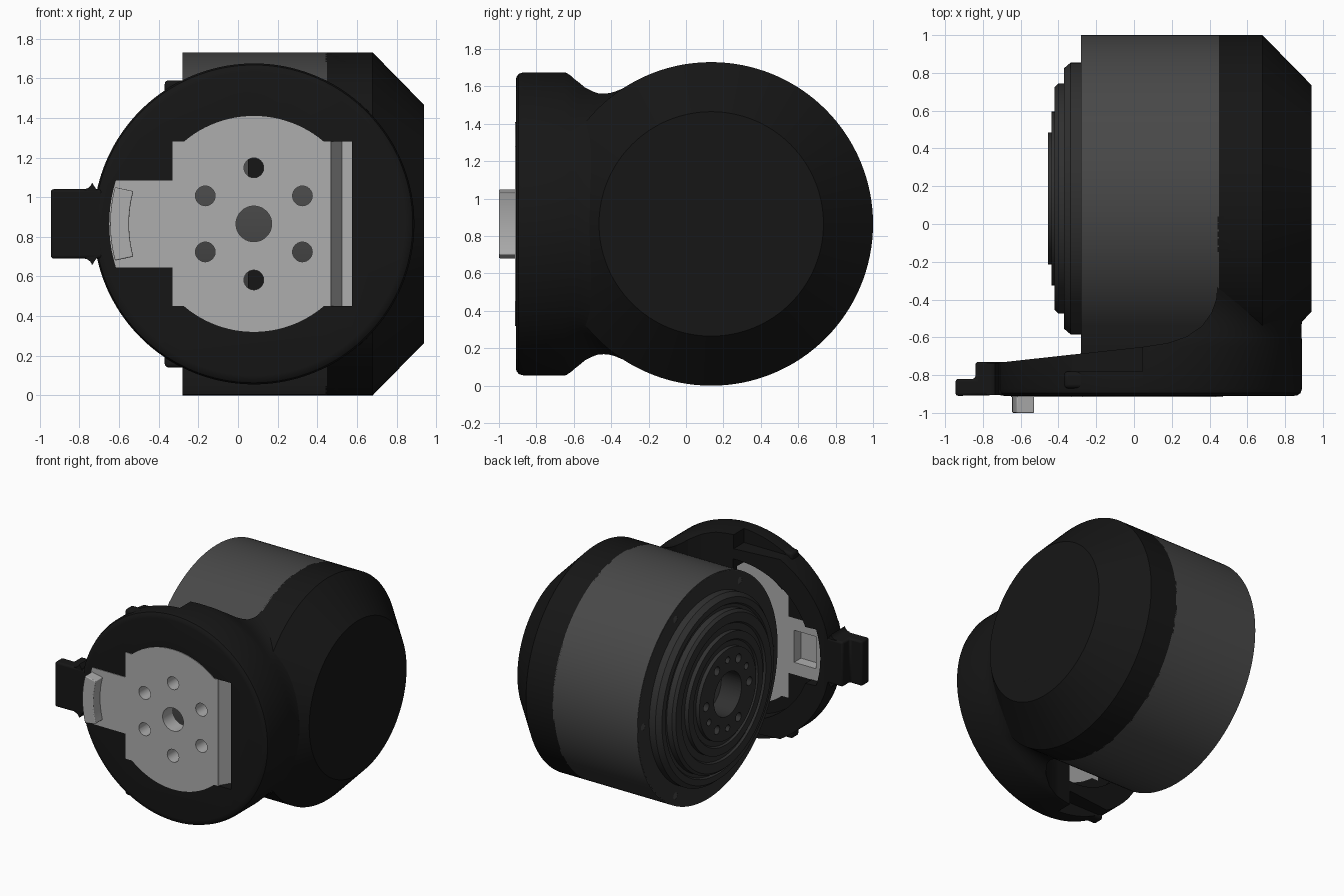
import bpy, bmesh
from math import sin, cos, pi, radians, sqrt

if "Cube" in bpy.data.objects:
    bpy.data.objects.remove(bpy.data.objects["Cube"])

CX, CZ = 0.08, 0.865      # centre of the round flange (axis y)
MY, MR = 0.135, 0.865     # centre and radius of the motor (axis x)


def mat(name, v):
    m = bpy.data.materials.new(name)
    m.diffuse_color = (v, v, v, 1)
    m.use_nodes = True
    m.node_tree.nodes["Principled BSDF"].inputs["Base Color"].default_value = m.diffuse_color
    return m


BLACK, DARK = mat("black", 0.008), mat("dark_grey", 0.065)
FACE, GREY = mat("face_grey", 0.03), mat("light_grey", 0.42)


def make(name, verts, faces, material=None):
    bm = bmesh.new()
    vs = [bm.verts.new(v) for v in verts]
    for f in faces:
        bm.faces.new([vs[i] for i in f])
    bmesh.ops.remove_doubles(bm, verts=bm.verts, dist=1e-5)
    bmesh.ops.recalc_face_normals(bm, faces=bm.faces)
    me = bpy.data.meshes.new(name)
    bm.to_mesh(me)
    bm.free()
    ob = bpy.data.objects.new(name, me)
    bpy.context.collection.objects.link(ob)
    if material:
        me.materials.append(material)
    return ob


def loft(name, rings, material=None, cap=True):
    n = len(rings[0])
    verts = [p for r in rings for p in r]
    faces = [(k * n + i, k * n + (i + 1) % n, (k + 1) * n + (i + 1) % n, (k + 1) * n + i)
             for k in range(len(rings) - 1) for i in range(n)]
    if cap:
        faces += [tuple(range(n)), tuple(range(len(verts) - n, len(verts)))]
    return make(name, verts, faces, material)


def prism(name, pts, axis, a, b, material=None):
    put = {'x': lambda p, h: (h, p[0], p[1]),
           'y': lambda p, h: (p[0], h, p[1]),
           'z': lambda p, h: (p[0], p[1], h)}[axis]
    return loft(name, [[put(p, h) for p in pts] for h in (a, b)], material)


def box(name, x0, x1, y0, y1, z0, z1, material=None):
    return prism(name, [(x0, y0), (x1, y0), (x1, y1), (x0, y1)], 'z', z0, z1, material)


def arc(cx, cy, r, a0, a1, n):
    return [(cx + r * cos(radians(a0 + (a1 - a0) * i / n)),
             cy + r * sin(radians(a0 + (a1 - a0) * i / n))) for i in range(n + 1)]


def circle(cx, cy, r, n=32):
    return arc(cx, cy, r, 0, 360, n)[:-1]


def lathe(name, prof, material, n=128):
    # revolve (x, radius) points around the motor axis
    rings = [[(x, *p) for p in circle(MY, CZ, max(r, 1e-4), n)] for x, r in prof]
    return loft(name, rings, material)


def activate(ob):
    bpy.ops.object.select_all(action='DESELECT')
    ob.select_set(True)
    bpy.context.view_layer.objects.active = ob


def cut(ob, cutters):
    for c in cutters:
        m = ob.modifiers.new("cut", 'BOOLEAN')
        m.operation, m.solver, m.object = 'DIFFERENCE', 'EXACT', c
        activate(ob)
        bpy.ops.object.modifier_apply(modifier=m.name)
        bpy.data.objects.remove(c)


def bevel(ob, w):
    m = ob.modifiers.new("bevel", 'BEVEL')
    m.width, m.segments = w, 3
    m.limit_method = 'ANGLE'


# motor drum and black rear cap
lathe("motor_drum", [(-0.28, MR - 0.005), (-0.28, MR), (0.45, MR), (0.45, 0)], DARK)
lathe("motor_rear_cap", [(0.44, 0), (0.44, MR), (0.68, MR), (0.94, 0.6), (0.94, 0)], BLACK)

# stepped output face with bolt circles
face = lathe("motor_face", [
    (0, 0), (0, 0.86), (-0.281, 0.86), (-0.281, 0.72), (-0.335, 0.72), (-0.37, 0.69),
    (-0.37, 0.645), (-0.355, 0.635), (-0.355, 0.61), (-0.40, 0.61), (-0.42, 0.59),
    (-0.42, 0.52), (-0.405, 0.51), (-0.405, 0.46), (-0.438, 0.46), (-0.438, 0.40),
    (-0.425, 0.39), (-0.425, 0.35), (-0.455, 0.35), (-0.455, 0)], FACE)
holes = [prism("c", circle(MY, CZ, 0.17, 48), 'x', -0.6, -0.25)]
for k in range(12):
    a = radians(30 * k)
    if k % 6 != 1:
        r = 0.034 if k % 2 == 0 else 0.026
        holes.append(prism("c", circle(MY + 0.265 * cos(a), CZ + 0.265 * sin(a), r, 16), 'x', -0.6, -0.36))
    if k % 2 == 0:
        holes.append(prism("c", circle(MY + 0.795 * cos(a), CZ + 0.795 * sin(a), 0.026, 16), 'x', -0.6, -0.2))
cut(face, holes)


# black housing: round flange blending into the chamfered motor cap
def motor_reach(y, a):
    lo, hi = 0.0, 0.95
    for _ in range(30):
        r = (lo + hi) / 2
        x, z = CX + r * cos(a), r * sin(a)
        big = MR if x < 0.68 else MR - (x - 0.68) * 0.265 / 0.26
        if x <= 0.94 and z * z + (y - MY) ** 2 <= big * big:
            lo = r
        else:
            hi = r
    return lo


def section(y, disc):
    u = min(1, max(0, (y + 0.65) / 0.5))
    t = u * u * (3 - 2 * u)
    out = []
    for i in range(160):
        a = 2 * pi * i / 160
        r = disc if t == 0 else disc + (motor_reach(y, a) - disc) * t
        out.append((CX + r * cos(a), y, CZ + r * sin(a)))
    return out


rings = [section(y, d) for y, d in ((-0.91, 0.765), (-0.907, 0.785), (-0.895, 0.802), (-0.87, 0.81))]
rings += [section(-0.65 + 0.03 * k, 0.81) for k in range(24)]
housing = loft("housing", rings, BLACK)

# outline of the grey mounting plate, also used as its opening
A = 49.6
half = [(0.575, CZ + 0.415)] + arc(CX, CZ, 0.545, A, 180 - A, 24)
half += [(-0.33, CZ + 0.415), (-0.33, CZ + 0.22)]
outline = half + arc(CX, CZ, 0.73, 162.5, 197.5, 10) + [(x, 2 * CZ - z) for x, z in reversed(half)]

cutters = [
    prism("c", [(-1.5, -0.73), (-0.68, -0.73), (0.05, -0.65), (0.18, -0.63), (0.28, -0.595),
                (0.36, -0.54), (0.41, -0.47), (0.435, -0.40), (0.442, -0.32), (0.442, 1), (-1.5, 1)],
          'z', -0.5, 2.5),
    prism("c", outline, 'y', -1.1, -0.7),
    prism("c", arc(CX - 0.03, CZ, 0.62, 90, 270, 40), 'y', -0.79, -0.4)]
for s in (1, -1):
    z0, z1 = sorted((CZ + s * 0.70, CZ + s * 1.2))
    cutters.append(box("c", -1.2, 0.045, -0.78, -0.3, z0, z1))
cut(housing, cutters)

# side lugs and the stepped locating tab
for s, n in ((1, "upper"), (-1, "lower")):
    z0, z1 = sorted((CZ + s * 0.655, CZ + s * 0.725))
    bevel(box(n + "_lug", -0.37, -0.1, -0.87, -0.78, z0, z1, BLACK), 0.02)
tab = prism("locating_tab", [(-0.945, -0.91), (-0.945, -0.82), (-0.84, -0.82), (-0.84, -0.73),
                             (-0.68, -0.73), (-0.68, -0.905)], 'z', 0.69, 1.04, BLACK)
bevel(tab, 0.015)
for s, n in ((1, "upper"), (-1, "lower")):
    c = CZ + s * 0.22
    fil = [(-0.70, CZ + s * 0.15), (-0.78, CZ + s * 0.174)] + arc(-0.78, c, 0.045, -90 * s, -15 * s, 6)
    prism(n + "_tab_fillet", fil, 'y', -0.905, -0.735, BLACK)

# light mounting plate with its bolt holes, bevelled slot and rear pocket
plate = prism("mounting_plate", outline, 'y', -0.915, -0.79, GREY)
cutters = [prism("c", circle(CX, CZ, 0.09, 40), 'y', -1.1, -0.6)]
cutters += [prism("c", circle(CX + 0.283 * sin(k * pi / 3), CZ + 0.283 * cos(k * pi / 3), 0.05, 24),
                  'y', -1.1, -0.6) for k in range(6)]
cutters.append(prism("c", [(0.47, -0.95), (0.7, -0.95), (0.7, -0.81), (0.525, -0.81), (0.47, -0.90)],
                     'z', 0.2, 1.6))
cutters.append(box("c", -0.57, -0.38, -0.875, -0.6, 0.74, 0.99))
cut(plate, cutters)

# curved key standing proud of the plate
key = arc(CX, CZ, 0.725, 165.2, 194.8, 12) + arc(CX, CZ, 0.63, 195.2, 164.8, 12)
bevel(prism("curved_key", key, 'y', -1.0, -0.9, GREY), 0.006)

for ob in list(bpy.context.scene.objects):
    activate(ob)
    bpy.ops.object.shade_smooth_by_angle(angle=radians(30))
